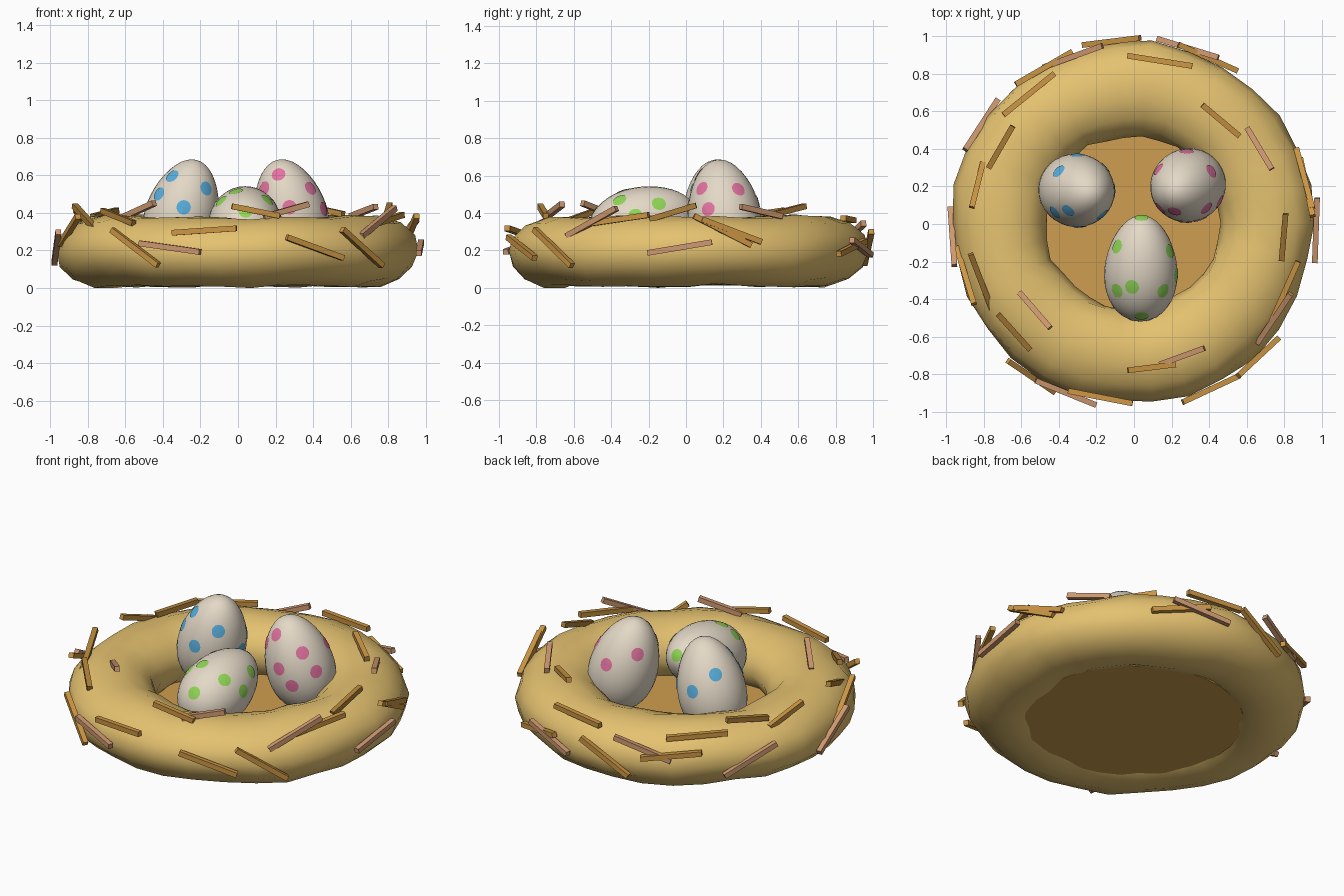
import bpy, bmesh, math
from mathutils import Vector, Matrix
from mathutils.bvhtree import BVHTree
from math import sin, cos, pi

if "Cube" in bpy.data.objects:
    bpy.data.objects.remove(bpy.data.objects["Cube"])


def material(name, r, g, b):
    lin = lambda c: ((c / 255 + 0.055) / 1.055) ** 2.4
    m = bpy.data.materials.new(name)
    m.diffuse_color = (lin(r), lin(g), lin(b), 1)
    m.use_nodes = True
    m.node_tree.nodes["Principled BSDF"].inputs["Base Color"].default_value = m.diffuse_color
    return m


STRAW = material("straw", 229, 194, 112)
FLOOR = material("nest floor brown", 207, 157, 80)
TWIG = {"G": material("golden twig", 204, 150, 68),
        "D": material("dark twig", 172, 127, 56),
        "R": material("rosy twig", 206, 152, 112)}
SHELL = material("egg shell", 228, 217, 199)
BLUE = material("blue spot", 88, 174, 220)
PINK = material("pink spot", 226, 114, 160)
GREEN = material("green spot", 144, 214, 86)


def make(name, bm, mat, smooth=True):
    me = bpy.data.meshes.new(name)
    bmesh.ops.recalc_face_normals(bm, faces=bm.faces)
    bm.to_mesh(me)
    bm.free()
    me.materials.append(mat)
    for p in me.polygons:
        p.use_smooth = smooth
    ob = bpy.data.objects.new(name, me)
    bpy.context.collection.objects.link(ob)
    return ob


# Nest ring: squashed torus with gentle lumps
NU, NV = 30, 14
bm = bmesh.new()
grid = []
for i in range(NU):
    a = 2 * pi * i / NU
    ring = []
    for j in range(NV):
        t = 2 * pi * j / NV
        k = (1 + 0.03 * sin(5 * a + 2 * t) + 0.025 * sin(9 * a - t + 1)
             + 0.02 * sin(13 * a + 3 * t))
        r = 0.713 + 0.25 * k * cos(t)
        z = 0.195 + 0.19 * k * sin(t)
        if sin(t) > 0:       # slight sag at the front
            z -= 0.015 * math.exp(-((a - 4.75) / 0.35) ** 2)
        ring.append(bm.verts.new((r * cos(a) - 0.007, r * sin(a) + 0.006, max(z, 0))))
    grid.append(ring)
for i in range(NU):
    for j in range(NV):
        i2, j2 = (i + 1) % NU, (j + 1) % NV
        bm.faces.new((grid[i][j], grid[i2][j], grid[i2][j2], grid[i][j2]))
make("nest_ring", bm, STRAW)

# Nest floor disc
bm = bmesh.new()
bmesh.ops.create_cone(bm, cap_ends=True, segments=32, radius1=0.62, radius2=0.62, depth=0.065,
                      matrix=Matrix.Translation((0, 0, 0.058)))
make("nest_floor", bm, FLOOR, False)


# Eggs: front spots are (x, z), top spots are (x, y), cast onto the shell
def egg(name, centre, axis, mat, front, top):
    bm = bmesh.new()
    bmesh.ops.create_uvsphere(bm, u_segments=32, v_segments=20, radius=1)
    c = Vector(centre)
    rot = Vector(axis).to_track_quat('Z', 'Y').to_matrix()
    for v in bm.verts:
        w = 0.194 * (1 - 0.13 * v.co.z)
        v.co = rot @ Vector((v.co.x * w, v.co.y * w, v.co.z * 0.29)) + c
    bmesh.ops.recalc_face_normals(bm, faces=bm.faces)
    bm.normal_update()
    tree = BVHTree.FromBMesh(bm)
    make(name, bm, SHELL)
    rays = [(Vector((x, -3, z)), Vector((0, 1, 0))) for x, z in front]
    rays += [(Vector((x, y, 3)), Vector((0, 0, -1))) for x, y in top]
    sb = bmesh.new()
    for o, d in rays:
        hit, n, _, _ = tree.ray_cast(o, d)
        if hit is None:      # on the outline: take the nearest point
            hit, n, _, _ = tree.find_nearest(o + d * (c - o).dot(d))
        if n.dot(hit - c) < 0:
            n = -n
        e1 = n.orthogonal().normalized()
        e2 = n.cross(e1)

        # thin round spot wrapped onto the shell
        def wrap(p):
            q = tree.find_nearest(p)[0]
            return sb.verts.new(q + n * 0.004)
        mid = wrap(hit)
        inner, outer = [[wrap(hit + (e1 * cos(k * pi / 8) + e2 * sin(k * pi / 8)) * rad)
                         for k in range(16)] for rad in (0.02, 0.039)]
        for k in range(16):
            k2 = (k + 1) % 16
            sb.faces.new((mid, inner[k], inner[k2]))
            sb.faces.new((inner[k], outer[k], outer[k2], inner[k2]))
    # turn every spot face outward
    sb.normal_update()
    wrong = [f for f in sb.faces if f.normal.dot(f.calc_center_median() - c) < 0]
    bmesh.ops.reverse_faces(sb, faces=wrong)
    me = bpy.data.meshes.new(name + "_spots")
    sb.to_mesh(me)
    sb.free()
    me.materials.append(mat)
    for p in me.polygons:
        p.use_smooth = True
    bpy.context.collection.objects.link(bpy.data.objects.new(name + "_spots", me))


egg("blue_egg", (-0.297, 0.177, 0.403), (0.27, -0.06, 0.95), BLUE,
    [(-.35, .595), (-.42, .5), (-.29, .43), (-.17, .53), (-.105, .385)],
    [(-.4, .28), (-.3, .365), (-.15, .3)])
egg("pink_egg", (0.28, 0.202, 0.403), (-0.24, -0.12, 0.95), PINK,
    [(.215, .605), (.385, .53), (.14, .53), (.275, .43), (.455, .42), (.355, .34)],
    [(.28, .385), (.41, .28), (.13, .29)])
egg("green_egg", (0.037, -0.235, 0.347), (0.02, 0.95, 0.29), GREEN, [],
    [(.04, .035), (-.09, -.12), (.19, -.145), (-.09, -.355), (-.01, -.335), (.155, -.355),
     (.04, -.49), (.225, -.27)])

# Twigs lie along the ring: angle in degrees, radius and rise in hundredths
TWIGS = [(97, 98, -17), (120, 96, 4), (110, 95, -10), (129, 89, 2), (81, 88, -1), (73, 98, -7),
         (66, 97, 6), (147, 97, 14), (150, 82, -4), (166, 86, 10), (184, 97, 16), (197, 94, 14),
         (201, 87, -12), (222, 86, -8), (221, 70, 9), (236, 98, -19), (248, 97, -4), (259, 94, 2),
         (277, 77, -6), (290, 75, 8), (295, 97, -10), (313, 97, -20), (326, 90, 14), (336, 88, 4),
         (355, 80, 9), (358, 97, 5), (12, 94, -15), (15, 94, -11), (31, 78, -6), (50, 72, 5)]
COLOURS = "GGRGGRGRDGRGDDRGRGGRGGRGDRGGRG"
for n, ((deg, rad, rise), col) in enumerate(zip(TWIGS, COLOURS)):
    a, r = math.radians(deg), rad / 100
    z = 0.215 + 0.2 * math.sqrt(max(0, 1 - ((r - 0.713) / 0.255) ** 2))
    length = 0.35 if r >= 0.87 else 0.26
    along = Vector((-sin(a), cos(a), rise / 100 / 0.3))
    m = (Matrix.Translation((r * cos(a), r * sin(a), z))
         @ along.to_track_quat('X', 'Z').to_matrix().to_4x4()
         @ Matrix.Diagonal((length, 0.03, 0.03, 1)))
    bm = bmesh.new()
    bmesh.ops.create_cube(bm, size=1, matrix=m)
    make("twig_%02d" % (n + 1), bm, TWIG[col], False)
